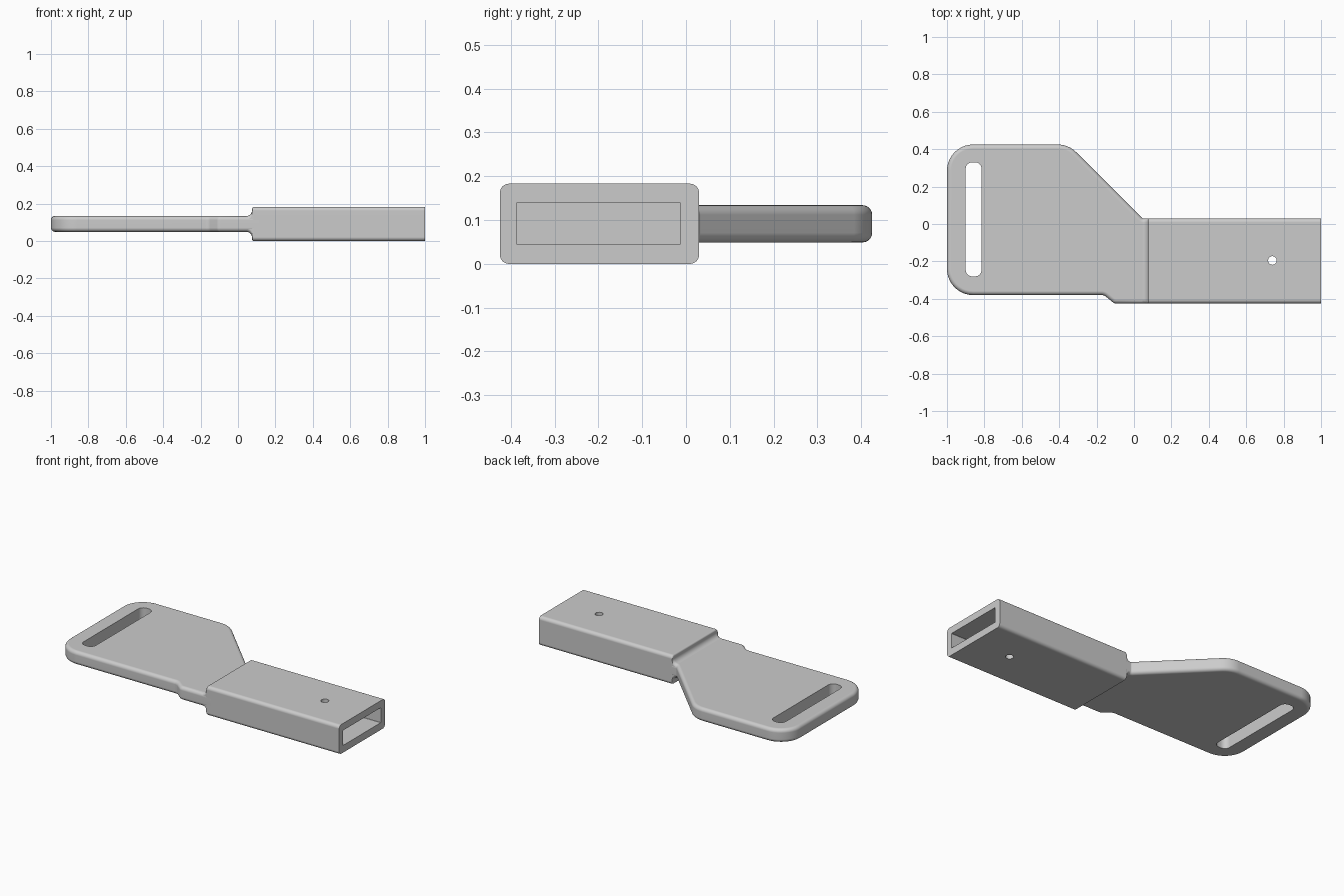
import bpy, bmesh, math
from mathutils import Vector

if "Cube" in bpy.data.objects:
    bpy.data.objects.remove(bpy.data.objects["Cube"], do_unlink=True)

grey = bpy.data.materials.new("light grey")
grey.use_nodes = True
COLOUR = (0.6, 0.6, 0.6, 1)
grey.diffuse_color = COLOUR
grey.node_tree.nodes["Principled BSDF"].inputs["Base Color"].default_value = COLOUR


def make_object(name, bm):
    bmesh.ops.recalc_face_normals(bm, faces=bm.faces)
    mesh = bpy.data.meshes.new(name)
    bm.to_mesh(mesh)
    bm.free()
    mesh.materials.append(grey)
    ob = bpy.data.objects.new(name, mesh)
    bpy.context.collection.objects.link(ob)
    return ob


def rounded_outline(corners, inset=0, steps=10):
    """Round each (x, y, radius) corner of an anticlockwise polygon, moved inwards by inset."""
    points = []
    for i, (x, y, r) in enumerate(corners):
        p = Vector((x, y))
        a = (Vector(corners[i - 1][:2]) - p).normalized()
        b = (Vector(corners[(i + 1) % len(corners)][:2]) - p).normalized()
        half = a.angle(b) / 2
        bisector = (a + b).normalized()
        side = 1 if b.x * a.y - b.y * a.x > 0 else -1    # outer or inner corner
        p += bisector * side * inset / math.sin(half)
        if r == 0:
            points.append(p)
            continue
        r -= side * inset
        centre = p + bisector * r / math.sin(half)
        start = p + a * r / math.tan(half) - centre
        end = p + b * r / math.tan(half) - centre
        turn = math.pi - 2 * half
        for k in range(steps + 1):
            t = k / steps
            points.append(centre + (start * math.sin((1 - t) * turn)
                                    + end * math.sin(t * turn)) / math.sin(turn))
    return points


def rectangle(x0, x1, y0, y1, r, steps=8):
    return rounded_outline([(x0, y0, r), (x1, y0, r), (x1, y1, r), (x0, y1, r)], steps=steps)


def loft(rings):
    """Skin a list of equal-length rings and cap both ends."""
    bm = bmesh.new()
    rows = [[bm.verts.new(p) for p in ring] for ring in rings]
    for low, high in zip(rows, rows[1:]):
        for i in range(len(low)):
            bm.faces.new((low[i - 1], low[i], high[i], high[i - 1]))
    bm.faces.new(rows[0])
    bm.faces.new(rows[-1])
    return bm


def level(outline, z):
    return [(p.x, p.y, z) for p in outline]


def prism(outline, z0, z1):
    return loft([level(outline, z0), level(outline, z1)])


def cut(target, cutter):
    cutter.hide_render = True
    mod = target.modifiers.new("cut", "BOOLEAN")
    mod.operation = "DIFFERENCE"
    mod.solver = "EXACT"
    mod.object = cutter
    bpy.context.view_layer.objects.active = target
    bpy.ops.object.modifier_apply(modifier=mod.name)
    bpy.data.objects.remove(cutter, do_unlink=True)


def finish(ob):
    bpy.ops.object.select_all(action="DESELECT")
    ob.select_set(True)
    bpy.context.view_layer.objects.active = ob
    bpy.ops.object.shade_smooth_by_angle(angle=math.radians(32))
    ob.modifiers.new("even shading", "WEIGHTED_NORMAL").keep_sharp = True


FRONT, BACK = -0.425, 0.03      # socket sides
MID = HALF = 0.0915             # socket centre height and half height
PLATE = 0.0425                  # plate half thickness
STEP = 0.075                    # where the plate meets the socket
RIM = 0.022                     # rounding of the plate rims

# Strap plate with rounded rims
corners = [(-1, -0.38, 0.14), (-0.16, -0.38, 0.04), (-0.105, FRONT, 0.03),
           (0.11, FRONT, 0), (0.11, BACK, 0), (0.045, BACK, 0.01),
           (-0.35, 0.425, 0.14), (-1, 0.425, 0.14)]
lower, upper = [], []
for k in range(7):
    a = k / 6 * math.pi / 2
    outline = rounded_outline(corners, RIM * (1 - math.sin(a)))
    height = PLATE - RIM * (1 - math.cos(a))
    lower.append(level(outline, MID - height))
    upper.insert(0, level(outline, MID + height))
plate = make_object("strap_plate", loft(lower + upper))

# Strap slot
cut(plate, make_object("slot_cutter", prism(rectangle(-0.9, -0.815, -0.28, 0.33, 0.035), -1, 1)))
finish(plate)


# Socket body, with a concave fillet leading up from the plate
def section(x, half, inset=0, r=0.021):
    ring = rectangle(FRONT + inset, BACK - inset, MID - half, MID + half, r)
    return [(x, p.x, p.y) for p in ring]


FILLET, ROUND = 0.03, 0.01
rings = []
for k in range(9):
    a = k / 8 * math.pi / 2
    rings.append(section(STEP - FILLET + FILLET * math.sin(a),
                         PLATE + FILLET * (1 - math.cos(a)), 0.001))
for k in range(6):
    a = k / 5 * math.pi / 2
    drop = ROUND * (1 - math.sin(a))
    rings.append(section(STEP + 0.0005 + ROUND * (1 - math.cos(a)), HALF - drop, drop * 0.1))
rings.append(section(1, HALF))
socket = make_object("socket", loft(rings))

# Open cavity and the pin hole through both walls
cavity = rectangle(-0.387, -0.012, 0.045, 0.139, 0.001, 1)
cut(socket, make_object("cavity_cutter", loft([[(x, p.x, p.y) for p in cavity] for x in (0.14, 1.2)])))
cut(socket, make_object("pin_cutter", prism(rectangle(0.717, 0.763, -0.218, -0.172, 0.0229), -1, 1)))
finish(socket)
